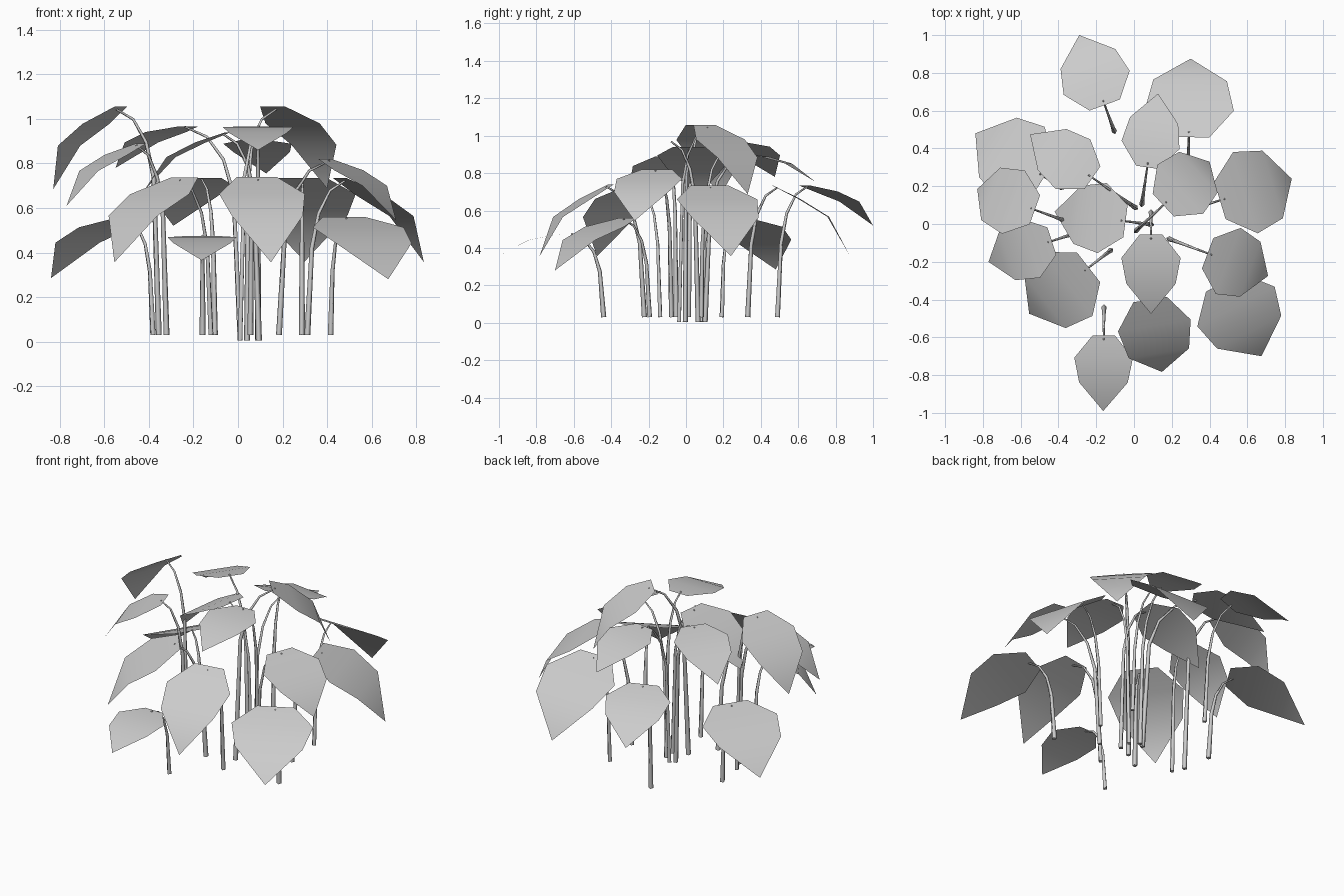
import bpy
from mathutils import Vector

if "Cube" in bpy.data.objects:
    bpy.data.objects.remove(bpy.data.objects["Cube"])

# Each leaf: base point, tip point, half width, distance from root to leaf base
LEAVES = [
    (.09, -.055, .967, .09, -.476, .86, .157, .12),
    (-.16, -.59, .475, -.163, -.99, .365, .155, .15),
    (.085, -.40, .74, .148, -.783, .356, .195, .18),
    (.455, .125, .735, .835, .24, .356, .225, .15),
    (.39, -.155, .82, .71, -.275, .545, .187, .22),
    (.475, -.31, .56, .675, -.70, .28, .23, .13),
    (-.24, -.23, .737, -.555, -.475, .356, .215, .15),
    (-.435, -.09, .89, -.77, -.20, .61, .165, .12),
    (-.525, .075, 1.056, -.83, .185, .684, .178, .18),
    (-.475, .25, .56, -.84, .48, .285, .225, .11),
    (-.22, .245, .967, -.55, .475, .78, .16, .28),
    (-.045, .015, .94, -.42, .065, .68, .187, .14),
    (.07, .30, .905, .127, .69, .755, .155, .20),
    (.29, .46, .735, .30, .875, .36, .235, .13),
    (.155, .10, 1.056, .40, .33, .688, .178, .20),
    (-.155, .63, .735, -.29, 1.0, .52, .186, .15),
]


def add_leaf(i, base, tip, width):
    """Drooping seven-cornered sheet: base edge, two wide rows, tip."""
    chord = tip - base
    flat = Vector((chord.x, chord.y, 0))
    steep = min(1, -chord.z / flat.length)
    heading = flat.normalized()
    side = Vector((-heading.y, heading.x, 0))
    up = chord.cross(side).normalized()
    if up.z < 0:
        up = -up
    slim = width < .16
    rows = [(0, 0, .38 if slim else .46),
            (.28, .055 + .025 * steep, 1),
            (.60, .06 + .085 * steep, .83)]
    verts = []
    for t, bulge, w in rows:
        mid = base + chord * t + up * bulge * chord.length
        verts += [mid - side * w * width, mid + side * w * width]
    verts.append(tip)
    mesh = bpy.data.meshes.new(f"leaf_{i}")
    mesh.from_pydata(verts, [], [(0, 2, 3, 1), (2, 4, 5, 3), (4, 6, 5)])
    mesh.update()
    for p in mesh.polygons:
        p.use_smooth = True
    bpy.context.collection.objects.link(bpy.data.objects.new(f"leaf_{i}", mesh))
    # point just inside the leaf where the stem pokes through
    return base + (verts[2] + verts[3] - base * 2) * .5 * .2


def add_stem(i, root, end):
    """Tapered stem, nearly upright, arching over into its leaf."""
    rise = end - root
    h = rise.z
    flat = Vector((rise.x, rise.y, 0))
    curve = bpy.data.curves.new(f"stem_{i}", "CURVE")
    curve.dimensions = "3D"
    curve.bevel_depth = .014
    curve.bevel_resolution = 0
    curve.use_fill_caps = True
    arch = min(.3, h * .45)
    path = [(0, 0, 1), (.12, h - arch, .75), (.3, h - arch * .48, .58),
            (.6, h - arch * .14, .45), (1, h + .003, .32)]
    s = curve.splines.new("POLY")
    s.points.add(len(path) - 1)
    for p, (out, z, r) in zip(s.points, path):
        co = root + flat * out + Vector((0, 0, z))
        p.co = (*co, 1)
        p.radius = r
    bpy.context.collection.objects.link(bpy.data.objects.new(f"stem_{i}", curve))


for i, (bx, by, bz, tx, ty, tz, w, d) in enumerate(LEAVES):
    base, tip = Vector((bx, by, bz)), Vector((tx, ty, tz))
    end = add_leaf(i, base, tip, w)
    root = base - Vector((tx - bx, ty - by, 0)).normalized() * d
    root.z = 0
    root.z = .005 if root.length < .15 else .03
    add_stem(i, root, end)
